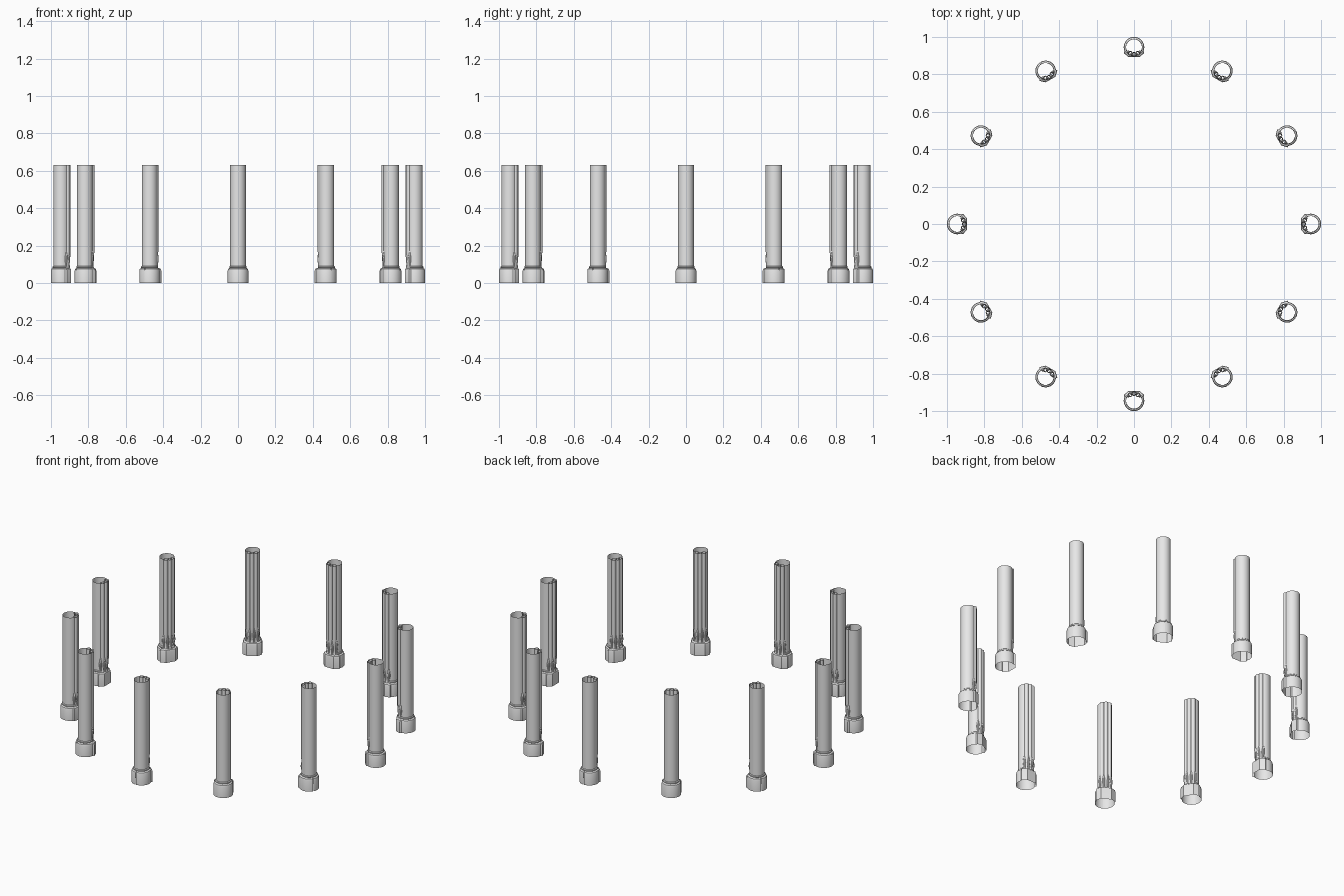
import bpy
import bmesh
from math import sin, cos, radians, tau

cube = bpy.data.objects.get("Cube")
if cube:
    bpy.data.objects.remove(cube, do_unlink=True)

COUNT = 12
RING_RADIUS = 0.945
HEIGHT = 0.632

stone = bpy.data.materials.new("pale_grey")
stone.use_nodes = True
grey = (0.8, 0.8, 0.8, 1)
stone.diffuse_color = grey
stone.node_tree.nodes["Principled BSDF"].inputs["Base Color"].default_value = grey


def polar(radius, degrees):
    """Point at an angle from the inward (+y) direction."""
    a = radians(degrees)
    return (radius * sin(a), radius * cos(a))


def arc(radius, start, end, steps):
    return [polar(radius, start + (end - start) * i / steps) for i in range(steps + 1)]


def circle(center, radius, steps=14):
    return [(center[0] + radius * cos(tau * i / steps),
             center[1] - radius * sin(tau * i / steps)) for i in range(steps)]


def loft(bm, sections, closed):
    """Skin a stack of (outline, z) sections, leaving both ends open."""
    rows = [[bm.verts.new((x, y, z)) for x, y in outline] for outline, z in sections]
    n = len(rows[0])
    for low, high in zip(rows, rows[1:]):
        for i in range(n if closed else n - 1):
            j = (i + 1) % n
            bm.faces.new((low[j], low[i], high[i], high[j]))


def finish(bm, name):
    mesh = bpy.data.meshes.new(name)
    bm.to_mesh(mesh)
    bm.free()
    mesh.materials.append(stone)
    mesh.polygons.foreach_set("use_smooth", [True] * len(mesh.polygons))
    mesh.set_sharp_from_angle(angle=radians(35))
    return mesh


def scaled(outline, s):
    return [(x * s, y * s) for x, y in outline]


# Base: round outside with a narrow seam, faceted towards the centre
right = [(0.03, 0.053), (0.055, 0.03)] + arc(0.055, 68, 179, 14)
outline = [(-x, y) for x, y in reversed(right)] + right
bm = bmesh.new()
loft(bm, [(scaled(outline, s), z) for s, z in
          ((1, 0), (1, 0.066), (0.95, 0.076), (0.78, 0.081))], False)
base = finish(bm, "base")

# Shaft: plain outer shell, open on the inner side, with a small collar
bm = bmesh.new()
loft(bm, [(arc(r, 45, 315, 28), z) for r, z in
          ((0.042, 0.079), (0.046, 0.082), (0.046, 0.088),
           (0.042, 0.092), (0.042, HEIGHT))], False)
shaft = finish(bm, "shaft")

# Flutes: three tubes on the inner side, narrowing towards the base
bm = bmesh.new()
for angle in (-33, 0, 33):
    center = polar(0.038, angle)
    loft(bm, [(circle(center, r), z) for r, z in
              ((0.011, 0.079), (0.007, 0.095), (0.008, 0.12), (0.0115, 0.15),
               (0.0125, 0.17), (0.0125, HEIGHT))], True)
flutes = finish(bm, "flutes")

# Leaves: pointed buds in the grooves between the flutes
bm = bmesh.new()
for angle in (-50, -17, 17, 50):
    center = polar(0.04, angle)
    loft(bm, [(circle(center, r, 10), z) for r, z in
              ((0.007, 0.079), (0.005, 0.1), (0.009, 0.12), (0.009, 0.135),
               (0.005, 0.16), (0.001, 0.175))], True)
leaves = finish(bm, "leaves")

# Twelve columns in a circle, flutes facing the centre
parts = (base, shaft, flutes, leaves)
for i in range(COUNT):
    turn = tau * i / COUNT
    for mesh in parts:
        obj = bpy.data.objects.new(f"column_{mesh.name}_{i + 1}", mesh)
        obj.location = (RING_RADIUS * sin(turn), -RING_RADIUS * cos(turn), 0)
        obj.rotation_euler.z = turn
        bpy.context.collection.objects.link(obj)
